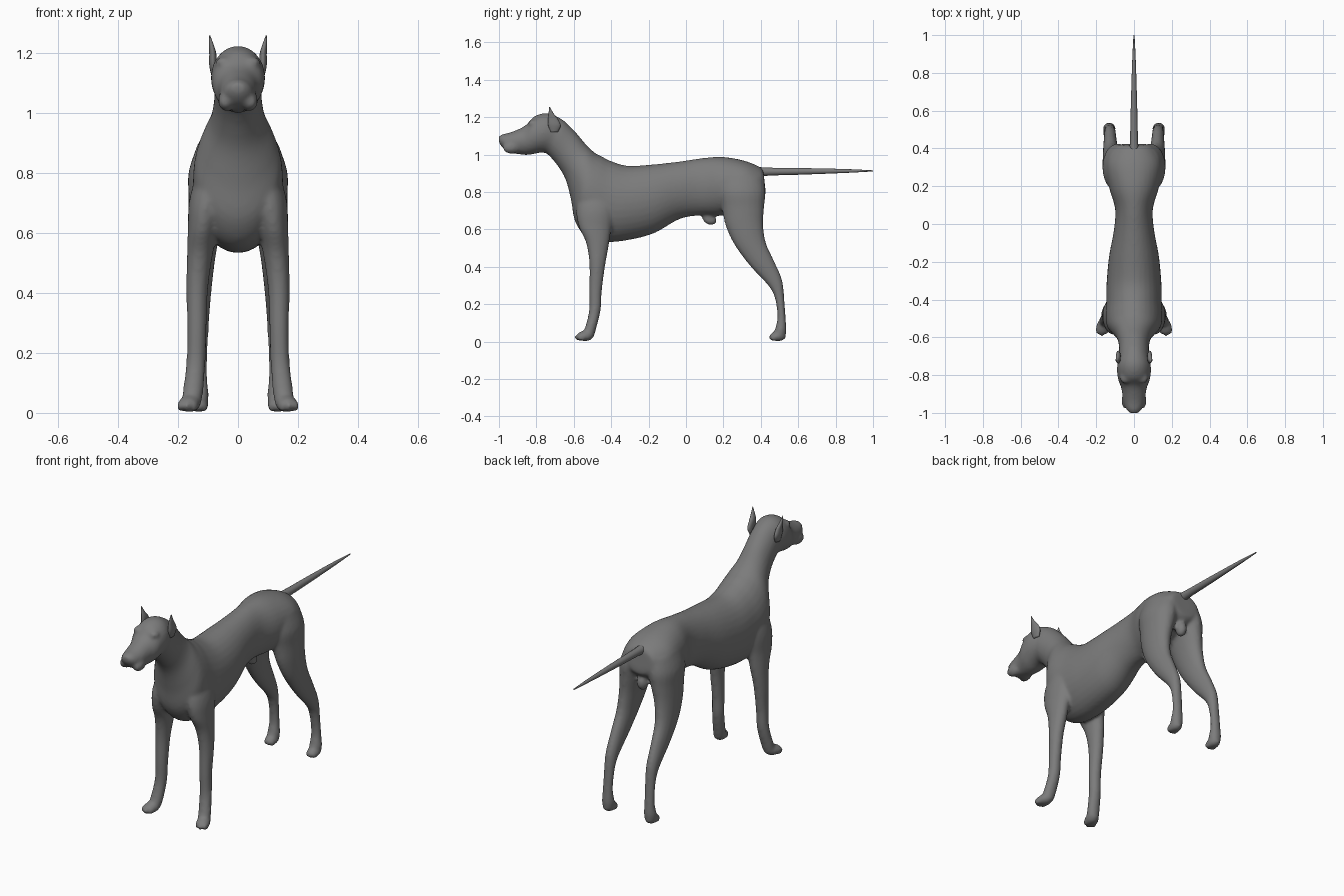
import bpy, bmesh, math
from mathutils import Vector, Matrix

grey = bpy.data.materials.new("slate grey")
grey.diffuse_color = (0.2, 0.2, 0.2, 1)


def catmull(rows, steps=5):
    """Smoothly interpolate between cross-section rows."""
    out = []
    for i in range(len(rows) - 1):
        p = [rows[max(0, min(len(rows) - 1, i + k))] for k in (-1, 0, 1, 2)]
        for s in range(steps):
            t = s / steps
            out.append([0.5 * (2 * b + (c - a) * t + (2 * a - 5 * b + 4 * c - d) * t * t
                               + (3 * b - a - 3 * c + d) * t ** 3) for a, b, c, d in zip(*p)])
    return out + [list(rows[-1])]


def loft(bm, rows, n=24, side=1):
    """Rows: y, z of one edge, y, z of the opposite edge, centre x, half width."""
    rings = []
    for y1, z1, y2, z2, x, w in catmull(rows):
        ring = []
        for k in range(n):
            a = 2 * math.pi * k / n
            c, s = math.cos(a), math.sin(a)
            ring.append(bm.verts.new((side * (x + w * s), (y1 + y2) / 2 + (y1 - y2) / 2 * c,
                                      (z1 + z2) / 2 + (z1 - z2) / 2 * c)))
        rings.append(ring)
    for r, q in zip(rings, rings[1:]):
        for k in range(n):
            bm.faces.new((r[k], r[(k + 1) % n], q[(k + 1) % n], q[k]))
    bm.faces.new(rings[0])
    bm.faces.new(rings[-1])


def ball(bm, centre, size, tilt=0, turn=0):
    m = (Matrix.Translation(centre) @ Matrix.Rotation(turn, 4, 'Z')
         @ Matrix.Rotation(tilt, 4, 'X') @ Matrix.Diagonal((*size, 1)))
    bmesh.ops.create_uvsphere(bm, u_segments=20, v_segments=12, radius=1, matrix=m)


def finish(bm, name):
    bmesh.ops.recalc_face_normals(bm, faces=bm.faces)
    me = bpy.data.meshes.new(name)
    bm.to_mesh(me)
    bm.free()
    me.materials.append(grey)
    me.polygons.foreach_set("use_smooth", [True] * len(me.polygons))
    ob = bpy.data.objects.new(name, me)
    bpy.context.collection.objects.link(ob)
    return ob


trunk = [
    (.415, .90, .425, .81, 0, .06), (.40, .93, .415, .77, 0, .10),
    (.31, .968, .33, .72, 0, .145), (.19, .988, .2, .675, 0, .132),
    (.08, .98, .08, .675, 0, .1), (-.035, .963, -.035, .655, 0, .107),
    (-.17, .948, -.17, .58, 0, .132), (-.31, .94, -.31, .543, 0, .145),
    (-.40, .965, -.43, .533, 0, .147), (-.45, .99, -.53, .56, 0, .15),
    (-.48, 1.005, -.592, .64, 0, .143), (-.505, 1.025, -.615, .76, 0, .122),
    (-.54, 1.06, -.645, .87, 0, .093), (-.59, 1.12, -.69, .945, 0, .08),
    (-.65, 1.18, -.735, 1.0, 0, .08)]
head = [
    (-.62, 1.15, -.71, .97, 0, .076), (-.67, 1.193, -.745, 1.005, 0, .08),
    (-.74, 1.222, -.78, 1.01, 0, .09), (-.81, 1.205, -.83, 1.0, 0, .085),
    (-.86, 1.155, -.88, 1.0, 0, .067), (-.93, 1.122, -.935, 1.01, 0, .058),
    (-.982, 1.108, -.975, 1.032, 0, .043), (-1.004, 1.095, -.998, 1.06, 0, .022)]
hind_leg = [
    (.17, .88, .41, .88, .07, .07), (.17, .80, .425, .80, .085, .08),
    (.19, .72, .418, .72, .097, .068), (.212, .62, .413, .63, .11, .056),
    (.258, .52, .427, .53, .12, .046), (.338, .41, .472, .43, .125, .038),
    (.443, .295, .514, .33, .127, .031), (.477, .225, .526, .225, .128, .028),
    (.489, .13, .533, .12, .13, .028), (.475, .065, .537, .06, .131, .033),
    (.465, .03, .53, .015, .131, .03)]
front_leg = [
    (-.55, .88, -.40, .88, .065, .045), (-.585, .72, -.38, .72, .10, .06),
    (-.575, .62, -.40, .60, .117, .05), (-.535, .53, -.415, .50, .128, .042),
    (-.517, .42, -.433, .40, .136, .036), (-.517, .28, -.45, .27, .137, .032),
    (-.518, .17, -.456, .17, .14, .032), (-.537, .085, -.48, .07, .149, .034),
    (-.555, .045, -.495, .02, .155, .033)]

# Body: trunk, head, legs and paws fused into one smooth skin
bm = bmesh.new()
loft(bm, trunk, 32)
loft(bm, head, 28)
ball(bm, (0, .125, .655), (.022, .042, .03), -.5)      # belly sheath
ball(bm, (0, .385, .72), (.03, .032, .045))            # rear bump
for s in (-1, 1):
    loft(bm, hind_leg, 24, s)
    loft(bm, front_leg, 24, s)
    ball(bm, (s * .035, -.925, 1.04), (.03, .055, .035), .15, s * .2)   # jowl
    ball(bm, (s * .045, -.815, 1.165), (.03, .03, .022))                # brow
    ball(bm, (s * .162, -.54, .03), (.037, .045, .028), 0, s * .3)      # front paw
    ball(bm, (s * .131, .49, .028), (.033, .045, .026))                 # hind paw
    for k in (-1, 0, 1):                                                # toes
        ball(bm, (s * .168 + k * .022, -.57 + abs(k) * .01, .023), (.013, .026, .019))
        ball(bm, (s * .131 + k * .02, .464 + abs(k) * .008, .021), (.012, .024, .017))
body = finish(bm, "body")
remesh = body.modifiers.new("fuse", 'REMESH')
remesh.mode = 'VOXEL'
remesh.voxel_size = .009
remesh.use_smooth_shade = True
soften = body.modifiers.new("soften", 'SMOOTH')
soften.factor = .5
soften.iterations = 6

# Tail: long thin taper
bm = bmesh.new()
loft(bm, [(.37, .935, .37, .88, 0, .026), (.45, .93, .45, .888, 0, .021),
          (.62, .928, .62, .893, 0, .017), (.85, .923, .85, .902, 0, .01),
          (1.0, .916, 1.0, .910, 0, .003)], 16)
finish(bm, "tail")

# Ears: upright flattened points, slightly flared
for s, label in ((-1, "left_ear"), (1, "right_ear")):
    bm = bmesh.new()
    loft(bm, [(-.725, 1.12, -.685, 1.12, .078, .010), (-.738, 1.16, -.67, 1.155, .083, .013),
              (-.738, 1.20, -.685, 1.19, .084, .012), (-.734, 1.23, -.708, 1.22, .089, .008),
              (-.731, 1.257, -.727, 1.254, .094, .002)], 14, s)
    finish(bm, label)
